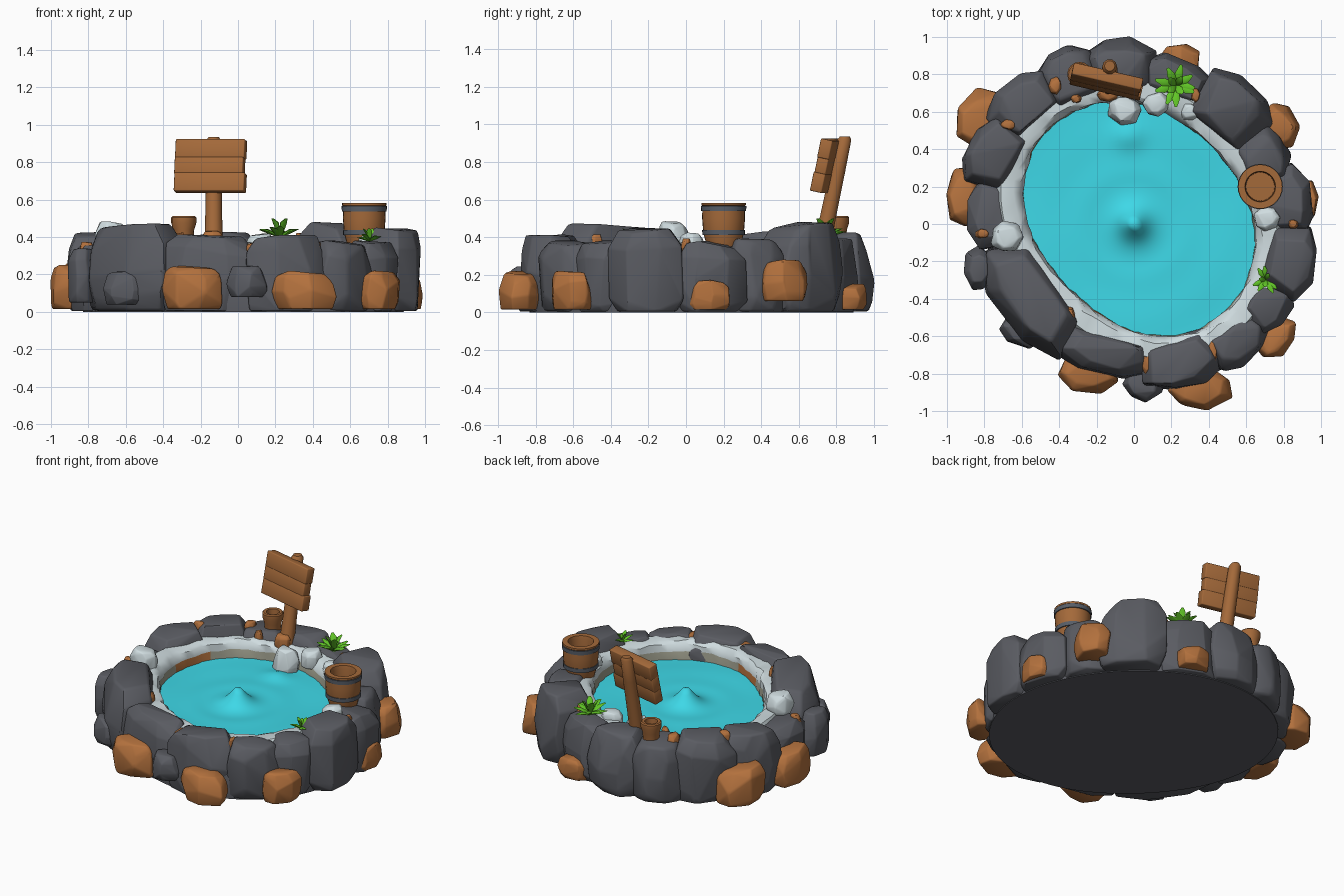
import bpy, bmesh, math, random
from mathutils import Vector, Matrix

if "Cube" in bpy.data.objects:
    bpy.data.objects.remove(bpy.data.objects["Cube"])

rng = random.Random(4)


def material(name, *rgb):
    m = bpy.data.materials.new(name)
    m.diffuse_color = (*rgb, 1)
    m.use_nodes = True
    m.node_tree.nodes["Principled BSDF"].inputs["Base Color"].default_value = m.diffuse_color
    return m


DARK = material("slate rock", .102, .106, .122)
BROWN = material("ochre rock", .45, .165, .047)
PALE = material("pale limestone", .63, .72, .745)
DAMP = material("damp stone", .36, .36, .28)
WATER = material("pool water", .05, .72, .84)
GREEN = material("leaf green", .12, .56, .02)
WOOD = material("wood", .37, .142, .042)
IRON = material("band iron", .095, .11, .135)


def finish(bm, name, mats, rule=None, angle=38):
    bmesh.ops.recalc_face_normals(bm, faces=bm.faces)
    for f in bm.faces:
        f.smooth = True
        if rule:
            f.material_index = rule(f.calc_center_median())
    for e in bm.edges:
        e.smooth = len(e.link_faces) == 2 and e.calc_face_angle(0) < math.radians(angle)
    me = bpy.data.meshes.new(name)
    bm.to_mesh(me)
    bm.free()
    for m in mats:
        me.materials.append(m)
    ob = bpy.data.objects.new(name, me)
    bpy.context.collection.objects.link(ob)
    return ob


def loft(name, rings, mats, rule=None, caps=(True, True), wrap=False, angle=38):
    bm = bmesh.new()
    vs = [[bm.verts.new(p) for p in r] for r in rings]
    n = len(vs[0])
    for a, b in zip(vs, vs[1:] + (vs[:1] if wrap else [])):
        for i in range(n):
            j = (i + 1) % n
            bm.faces.new((a[i], a[j], b[j], b[i]))
    if caps[0]:
        bm.faces.new(vs[0])
    if caps[1]:
        bm.faces.new(vs[-1])
    return finish(bm, name, mats, rule, angle)


def lathe(name, c, profile, mats, rule=None, n=28, **kw):
    rings = [[(c[0] + r * math.cos(2 * math.pi * i / n), c[1] + r * math.sin(2 * math.pi * i / n), z)
              for i in range(n)] for r, z in profile]
    return loft(name, rings, mats, rule, **kw)


def hull(points):
    bm = bmesh.new()
    vs = [bm.verts.new(p) for p in points]
    res = bmesh.ops.convex_hull(bm, input=vs)
    junk = {g for g in res["geom_interior"] + res["geom_unused"] if isinstance(g, bmesh.types.BMVert)}
    bmesh.ops.delete(bm, geom=list(junk), context='VERTS')
    return bm


def rock(name, poly, z0, z1, mat, jit=.02, bev=.018):
    """Chiselled boulder: jittered plan outline at several heights, hulled and bevelled."""
    pts = [Vector(p) for p in poly]
    mid = sum(pts, Vector((0, 0))) / len(pts)
    tilt = Vector((rng.uniform(-.12, .12), rng.uniform(-.12, .12)))
    cloud = []
    for t, s in ((0, .87), (.16, .96), (.45, 1.0), (.78, .95), (1, .7)):
        for p in pts:
            d = (p - mid) * s + Vector((rng.uniform(-jit, jit), rng.uniform(-jit, jit)))
            z = z0 + (z1 - z0) * t + (d.dot(tilt) + rng.uniform(-jit, jit) if t > .1 else 0)
            cloud.append((mid.x + d.x, mid.y + d.y, min(max(z, z0), z1 + .012)))
    bm = hull(cloud)
    bmesh.ops.dissolve_limit(bm, angle_limit=math.radians(9), verts=bm.verts, edges=bm.edges)
    bmesh.ops.bevel(bm, geom=bm.edges[:], offset=bev, segments=2, profile=.5, affect='EDGES', clamp_overlap=True)
    bmesh.ops.remove_doubles(bm, verts=bm.verts, dist=.0004)
    return finish(bm, name, [mat])


def blob(name, x, y, rx, ry, z0, z1, mat, rot=0, n=7):
    a0, c, s = rng.random(), math.cos(math.radians(rot)), math.sin(math.radians(rot))
    poly = []
    for i in range(n):
        a = a0 + 2 * math.pi * i / n
        u, v = rx * math.cos(a), ry * math.sin(a)
        poly.append((x + u * c - v * s, y + u * s + v * c))
    k = min(rx, ry)
    return rock(name, poly, z0, z1, mat, k * .14, k * .14)


# Pool outline: a slanted oval, fuller towards the back right
def shore(deg):
    a = math.radians(deg)
    return .598 + .05 * math.cos(a - .8) + .07 * math.cos(2 * (a - 2.34))


def shore_ring(off, z, n=72, jo=0, jz=0, scale=1):
    out = []
    for i in range(n):
        r = (shore(360 * i / n) + off) * scale + rng.uniform(-jo, jo)
        a = 2 * math.pi * i / n
        out.append((r * math.cos(a), r * math.sin(a), z + rng.uniform(-jz, jz)))
    return out


# Base and rock core
loft("base", [shore_ring(.25, 0), shore_ring(.26, .15), shore_ring(.21, .31), shore_ring(.08, .31),
              shore_ring(.08, .1)], [DARK])


# Limestone lining with damp lower band and ochre stains
def lining_rule(c):
    a = math.degrees(math.atan2(c.y, c.x)) % 360
    if c.z < .305:
        return 2 if 138 < a < 164 or 243 < a < 268 else 1
    return 0


loft("lining", [shore_ring(.0, .12), shore_ring(.005, .22, jo=.006), shore_ring(.01, .305, jo=.01, jz=.006),
                shore_ring(.022, .345, jo=.012, jz=.008), shore_ring(.05, .366, jo=.012, jz=.01),
                shore_ring(.13, .366, jz=.01), shore_ring(.17, .30)],
     [PALE, DAMP, BROWN], lining_rule, caps=(False, False))


# Water with central jet and splash by the spout
def wave(x, y):
    r = math.hypot(x, y)
    z = .25 + .055 * math.exp(-r * r / .006) + .07 * math.exp(-r / .07)
    z += .003 * math.cos(r * 24) * math.exp(-r * 2) - .006 * math.exp(-((r - .2) / .07) ** 2)
    z += .03 * math.exp(-((x + .03) ** 2 + (y - .47) ** 2) / .006)
    return z + .004 * math.sin(7 * x + 2) * math.sin(8 * y)


surface = [[(x, y, wave(x, y)) for x, y, _ in shore_ring(.02, 0, scale=s / 30)] for s in range(30, 0, -1)]
loft("water", surface, [WATER], caps=(False, True), angle=60)

# Ring of slate boulders: start angle, end angle, inner radius, outer radius, top
BOULDERS = ((85, 106, .72, .99, .42), (105, 123, .73, 1.01, .40), (62, 86, .72, .92, .39), (37, 62, .67, .97, .47),
            (18, 37, .65, .91, .38), (-2, 19, .70, .96, .37), (-24, -3, .73, 1.0, .44), (-39, -24, .74, .96, .37),
            (-58, -38, .72, .95, .37), (-85, -58, .67, .92, .40), (239, 276, .64, .83, .41), (191, 240, .58, .86, .46),
            (164, 188, .66, .89, .36), (142, 165, .73, .98, .42), (121, 143, .76, 1.01, .43))
for i, (a0, a1, r0, r1, top) in enumerate(BOULDERS):
    poly = []
    for t, r in ((0, r0), (.5, r0), (1, r0), (1, r1 * .95), (.7, r1), (.3, r1), (0, r1 * .95)):
        a = math.radians(a0 - 1.5 + (a1 - a0 + 3) * t)
        poly.append((r * math.cos(a), r * math.sin(a)))
    rock(f"boulder_{i + 1}", poly, .005, top, DARK)

# Low slate stones around the outside
for x, y, rx, ry, z0, z1 in ((-.83, -.24, .08, .12, .05, .34), (-.58, -.56, .13, .1, .04, .21),
                             (.05, -.86, .11, .085, .08, .24)):
    blob("low_slate_stone", x, y, rx, ry, z0, z1, DARK)

# Ochre stones around the outside
for x, y, rx, ry, top, rot in (
        (-.81, .57, .17, .14, .25, 50), (-.91, .15, .10, .16, .24, 0), (-.24, -.79, .165, .12, .24, -8),
        (.36, -.88, .17, .11, .21, 0), (.76, -.61, .13, .09, .21, 45), (.91, .12, .08, .12, .16, 0),
        (.78, .52, .10, .13, .27, 15), (.24, .88, .11, .09, .15, 0)):
    blob("ochre_stone", x, y, rx, ry, .06 if top > .26 else .015, top, BROWN, rot)

# Ochre pebbles on and between the boulders
for x, y, rx, ry, top in (
        (-.67, .53, .045, .03, .44), (-.42, .74, .035, .05, .43), (-.31, .67, .03, .025, .42), (.85, 0, .028, .028, .39),
        (.33, .69, .025, .04, .42), (-.34, -.49, .025, .05, .41), (.07, -.73, .035, .08, .365),
        (.42, -.68, .03, .07, .37), (-.62, -.18, .04, .03, .40), (-.81, -.05, .04, .03, .37), (-.14, .69, .06, .035, .43)):
    blob("ochre_pebble", x, y, rx, ry, top - .1, top, BROWN)

# Pale limestone lumps and spout
for x, y, r, z0, z1 in ((-.68, -.07, .09, .34, .48), (.71, .03, .07, .34, .415), (.12, .64, .07, .3, .41),
                        (-.05, .61, .09, .2, .385), (.3, .6, .055, .3, .39)):
    blob("pale_lump", x, y, r, r * .9, z0, z1, PALE)


# Sign: leaning round post and planked board
def beam(name, mat4, sx, sy, sz):
    bm = bmesh.new()
    bmesh.ops.create_cube(bm, size=1, matrix=Matrix.Diagonal((sx, sy, sz, 1)))
    bmesh.ops.bevel(bm, geom=bm.edges[:], offset=.006, segments=2, profile=.5, affect='EDGES')
    bm.transform(mat4)
    return finish(bm, name, [WOOD], angle=50)


foot, head = Vector((-.13, .72, .34)), Vector((-.13, .845, .935))
rings = []
for t, r in ((0, .05), (.3, .045), (.7, .043), (.97, .04), (1, .028)):
    c = foot.lerp(head, t)
    rings.append([(c.x + r * math.cos(k * math.pi / 5), c.y + r * math.sin(k * math.pi / 5), c.z) for k in range(10)])
loft("sign_post", rings, [WOOD])
frame = (Matrix.Translation((-.148, .762, .78)) @ Matrix.Rotation(math.radians(-13), 4, 'Z')
         @ Matrix.Rotation(math.radians(-12), 4, 'X'))
for k, (dx, w, th) in enumerate(((.004, .385, .066), (-.003, .376, .062), (0, .38, .065))):
    beam(f"sign_plank_{k + 1}", frame @ Matrix.Translation((dx, 0, .091 * (k - 1))), w, th, .102)

# Bucket with iron bands
B = (.675, .20)
lathe("bucket", B, [(.088, .35), (.108, .42), (.114, .5), (.113, .565), (.118, .57), (.118, .582), (.082, .582),
                    (.078, .56), (.076, .47)], [WOOD])
for name, r, z in (("bucket_top_band", .112, .552), ("bucket_low_band", .105, .425)):
    lathe(name, B, [(r - .01, z - .014), (r + .008, z - .014), (r + .009, z + .014), (r - .01, z + .014)],
          [IRON], caps=(False, False), wrap=True)

# Small cup behind the sign post
lathe("cup", (-.29, .80), [(.05, .36), (.056, .44), (.067, .475), (.067, .505), (.06, .512), (.042, .51), (.038, .45)],
      [WOOD], n=16)


# Leafy tufts
def tuft(name, x, y, z, size, count):
    bm = bmesh.new()
    for i in range(count):
        inner = i % 3 == 2
        a = 2 * math.pi * i / count + rng.uniform(-.15, .15)
        L = size * (.5 if inner else rng.uniform(.9, 1.08))
        up = size * (.95 if inner else rng.uniform(.3, .6))
        d, s = Vector((math.cos(a), math.sin(a), 0)), Vector((-math.sin(a), math.cos(a), 0))
        o, k = Vector((x, y, z)), Vector((0, 0, 1))
        m = o + d * L * .6 + k * up * .8
        w, tip = size * .2, o + d * L + k * up
        leaf = hull([o + s * w * .5, o - s * w * .5, o + k * .02, m + s * w, m - s * w, m + k * w * .5,
                     m - k * w * .4, tip + s * w * .3, tip - s * w * .3])
        me = bpy.data.meshes.new("leaf")
        leaf.to_mesh(me)
        leaf.free()
        bm.from_mesh(me)
        bpy.data.meshes.remove(me)
    finish(bm, name, [GREEN], angle=80)


tuft("large_tuft", .225, .74, .395, .11, 13)
tuft("small_tuft", .705, -.30, .375, .075, 11)
